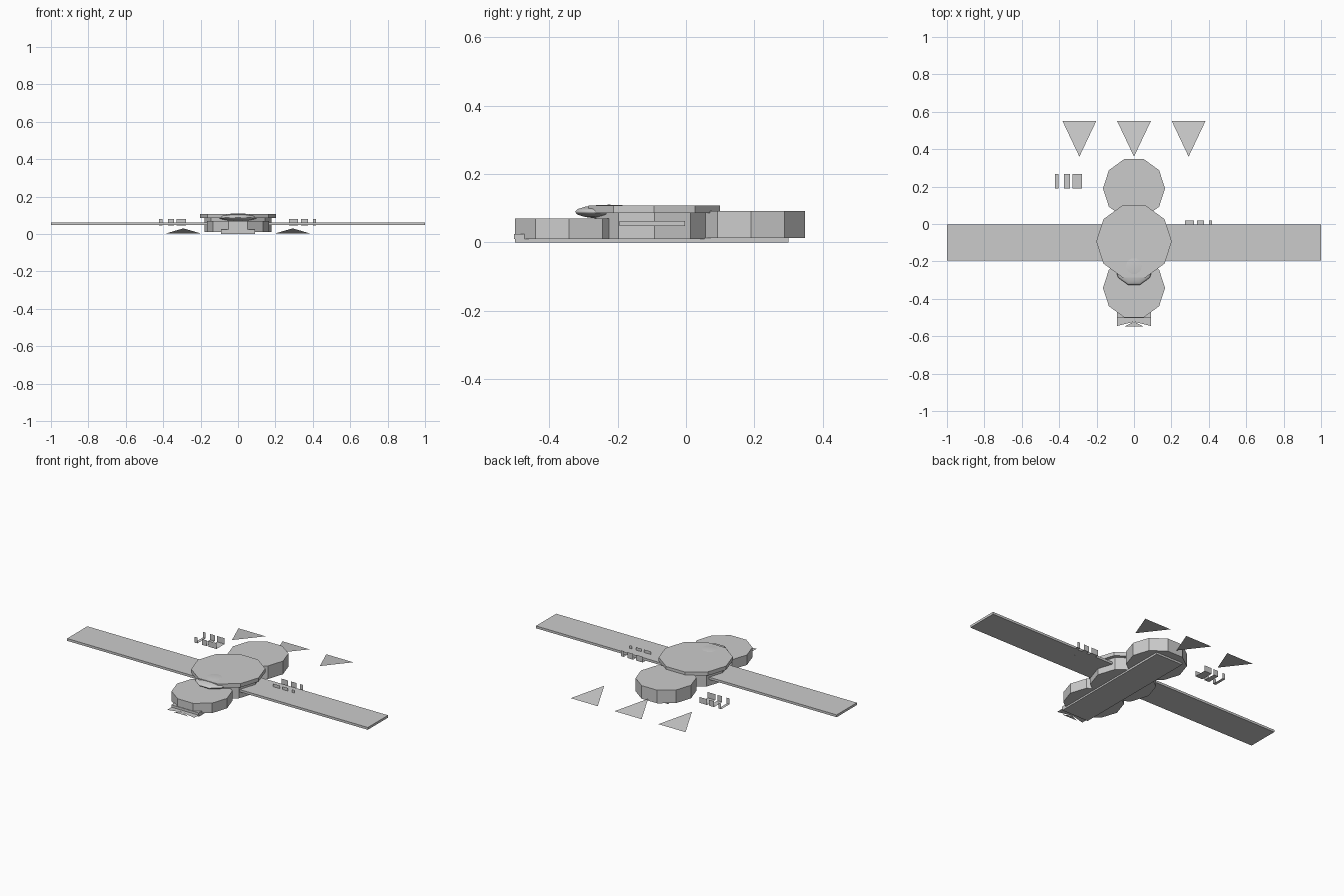
import bpy
from math import radians

if "Cube" in bpy.data.objects:
    bpy.data.objects.remove(bpy.data.objects["Cube"])


def mesh(name, verts, faces):
    m = bpy.data.meshes.new(name)
    m.from_pydata(verts, [], faces)
    ob = bpy.data.objects.new(name, m)
    bpy.context.collection.objects.link(ob)
    return ob


def box(name, x0, x1, y0, y1, z0, z1):
    bpy.ops.mesh.primitive_cube_add(size=1, location=((x0 + x1) / 2, (y0 + y1) / 2, (z0 + z1) / 2))
    ob = bpy.context.object
    ob.name = name
    ob.scale = (x1 - x0, y1 - y0, z1 - z0)
    return ob


def disc(name, y, r, z0, z1):
    # ten-sided disc with corners on the x axis
    bpy.ops.mesh.primitive_cylinder_add(vertices=10, radius=r, depth=z1 - z0,
                                        location=(0, y, (z0 + z1) / 2),
                                        rotation=(0, 0, radians(18)))
    bpy.context.object.name = name


# Stacked ten-sided body discs
disc("front_disc", -0.342, 0.166, 0.01, 0.07)
disc("middle_disc", -0.092, 0.18, 0.01, 0.086)
disc("rear_disc", 0.19, 0.166, 0.012, 0.091)
disc("top_disc", -0.093, 0.202, 0.085, 0.108)

# Base strip with a raised front lip
box("base_strip", -0.09, 0.09, -0.5, 0.3, 0, 0.012)
box("front_lip", -0.09, 0.09, -0.503, -0.472, 0.01, 0.024)

# Long flat crossbar
box("crossbar", -1, 1, -0.195, -0.003, 0.048, 0.062)

# Low dome breaking through the top disc at the front
bpy.ops.mesh.primitive_uv_sphere_add(segments=10, ring_count=8, radius=1,
                                     location=(0, -0.225, 0.089), rotation=(0, 0, radians(18)))
dome = bpy.context.object
dome.name = "front_dome"
dome.scale = (0.105, 0.105, 0.021)
bpy.ops.object.shade_smooth_by_angle(angle=radians(40))

# Sloping rear triangles
for i, x in enumerate((-0.292, 0, 0.292)):
    mesh(f"rear_triangle_{i}",
         [(x, 0.36, 0.03), (x + 0.09, 0.55, 0.004), (x - 0.09, 0.55, 0.004)], [(0, 1, 2)])

# Flat front flaps
for s in (-1, 1):
    mesh("front_flap_side",
         [(0, -0.523, 0.01), (s * 0.09, -0.5, 0.01), (s * 0.09, -0.545, 0.01)], [(0, 1, 2)])
mesh("front_flap_middle",
     [(0, -0.523, 0.01), (-0.05, -0.548, 0.01), (0.05, -0.548, 0.01)], [(0, 1, 2)])
mesh("front_flap_back",
     [(0, -0.523, 0.01), (0.09, -0.5, 0.01), (-0.09, -0.5, 0.01)], [(0, 1, 2)])

# Thin U-shaped brackets, three on each side
z0, z1 = 0.045, 0.08
for side, y0, y1, spans in (
        ("left", 0.19, 0.268, ((-0.422, -0.404), (-0.374, -0.342), (-0.328, -0.277))),
        ("right", -0.06, 0.02, ((0.274, 0.32), (0.337, 0.374), (0.4, 0.417)))):
    for a, b in spans:
        path = [(y0, z1), (y0, z0), (y1, z0), (y1, z1)]
        verts = [(x, y, z) for y, z in path for x in (a, b)]
        mesh(side + "_bracket", verts, [(2 * i, 2 * i + 1, 2 * i + 3, 2 * i + 2) for i in range(3)])
